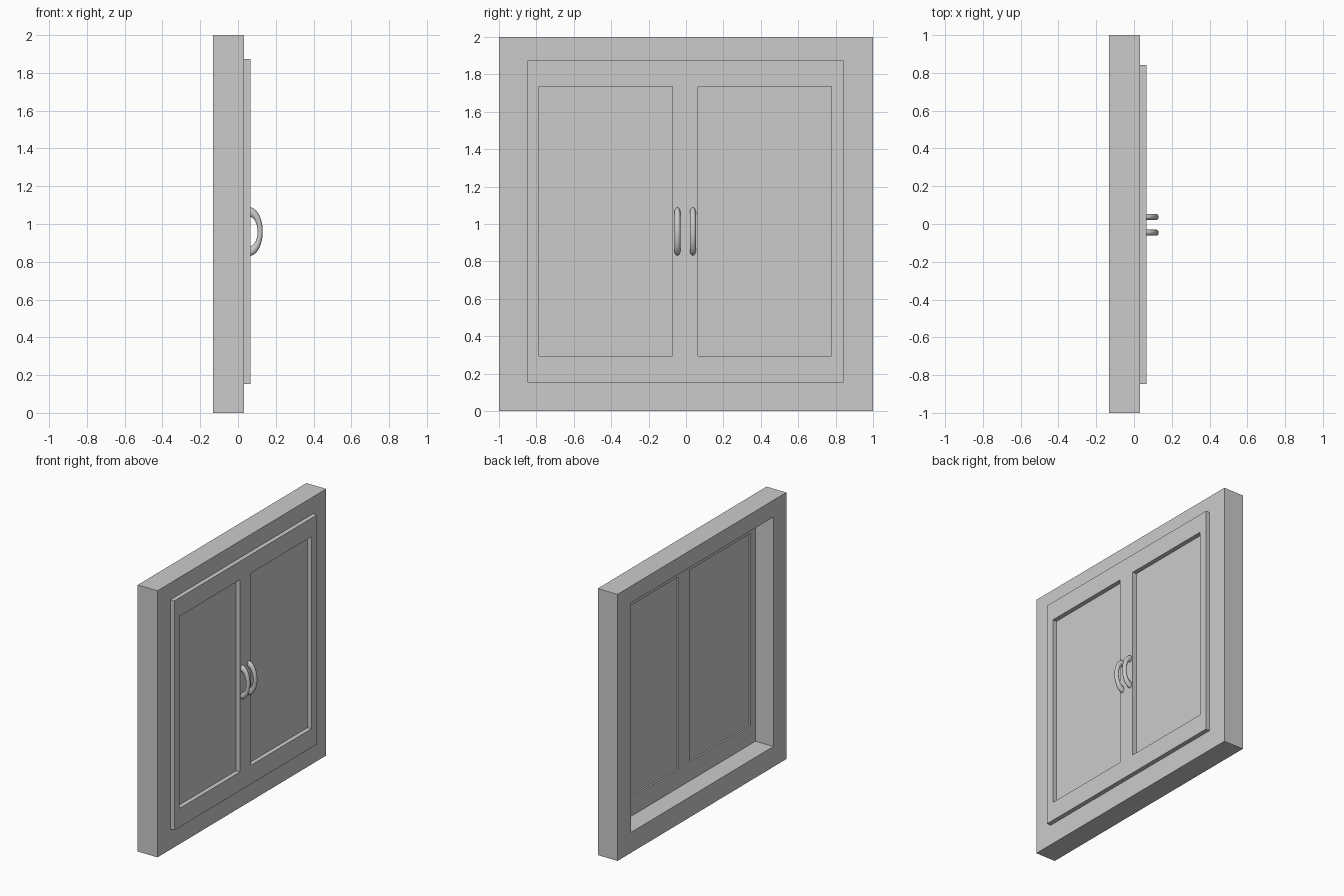
import bpy, bmesh, math

if "Cube" in bpy.data.objects:
    bpy.data.objects.remove(bpy.data.objects["Cube"])


def slab(name, ys, zs, holes, x0, x1):
    """Upright slab in the YZ plane built from a cell grid, leaving some cells open."""
    bm = bmesh.new()
    v = [[bm.verts.new((x0, y, z)) for z in zs] for y in ys]
    faces = []
    for i in range(len(ys) - 1):
        for j in range(len(zs) - 1):
            if (i, j) not in holes:
                faces.append(bm.faces.new((v[i][j], v[i + 1][j], v[i + 1][j + 1], v[i][j + 1])))
    moved = bmesh.ops.extrude_face_region(bm, geom=faces, use_keep_orig=True)["geom"]
    bmesh.ops.translate(bm, vec=(x1 - x0, 0, 0),
                        verts=[g for g in moved if isinstance(g, bmesh.types.BMVert)])
    bmesh.ops.recalc_face_normals(bm, faces=bm.faces)
    me = bpy.data.meshes.new(name)
    bm.to_mesh(me)
    bm.free()
    ob = bpy.data.objects.new(name, me)
    bpy.context.collection.objects.link(ob)
    return ob


def handle(name, y):
    """Half of a flattened ring, its open ends sunk into the door."""
    bpy.ops.mesh.primitive_torus_add(major_radius=0.104, minor_radius=0.025,
                                     major_segments=48, minor_segments=16,
                                     rotation=(math.pi / 2, 0, 0))
    ob = bpy.context.object
    ob.name = name
    bpy.ops.object.transform_apply(rotation=True)
    bm = bmesh.new()
    bm.from_mesh(ob.data)
    bmesh.ops.bisect_plane(bm, geom=bm.verts[:] + bm.edges[:] + bm.faces[:],
                           plane_co=(0, 0, 0), plane_no=(1, 0, 0), clear_inner=True)
    bmesh.ops.scale(bm, vec=(0.55, 0.64, 1), verts=bm.verts)
    bm.to_mesh(ob.data)
    bm.free()
    ob.location = (0.06, y, 0.96)
    bpy.ops.object.shade_smooth_by_angle(angle=math.radians(40))
    return ob


FRONT = 0.032          # front plane of the wall frame
L, R, B, T = -0.847, 0.843, 0.153, 1.874       # opening
panels = [(-0.786, -0.072), (0.064, 0.778)]
PB, PT = 0.294, 1.735

# Outer frame with a through opening
slab("outer_frame", [-1, L, R, 1], [0, B, T, 2], {(1, 1)}, -0.132, FRONT)

# Raised door frame with two panel openings
slab("door_frame", [L, *panels[0], *panels[1], R], [B, PB, PT, T],
     {(1, 1), (3, 1)}, 0.016, 0.065)

# Thin recessed panels
for side, (y0, y1) in zip(("left", "right"), panels):
    slab(side + "_panel", [y0, y1], [PB, PT], set(), 0.029, 0.032)

# Pull handles
handle("left_handle", -0.046)
handle("right_handle", 0.037)
